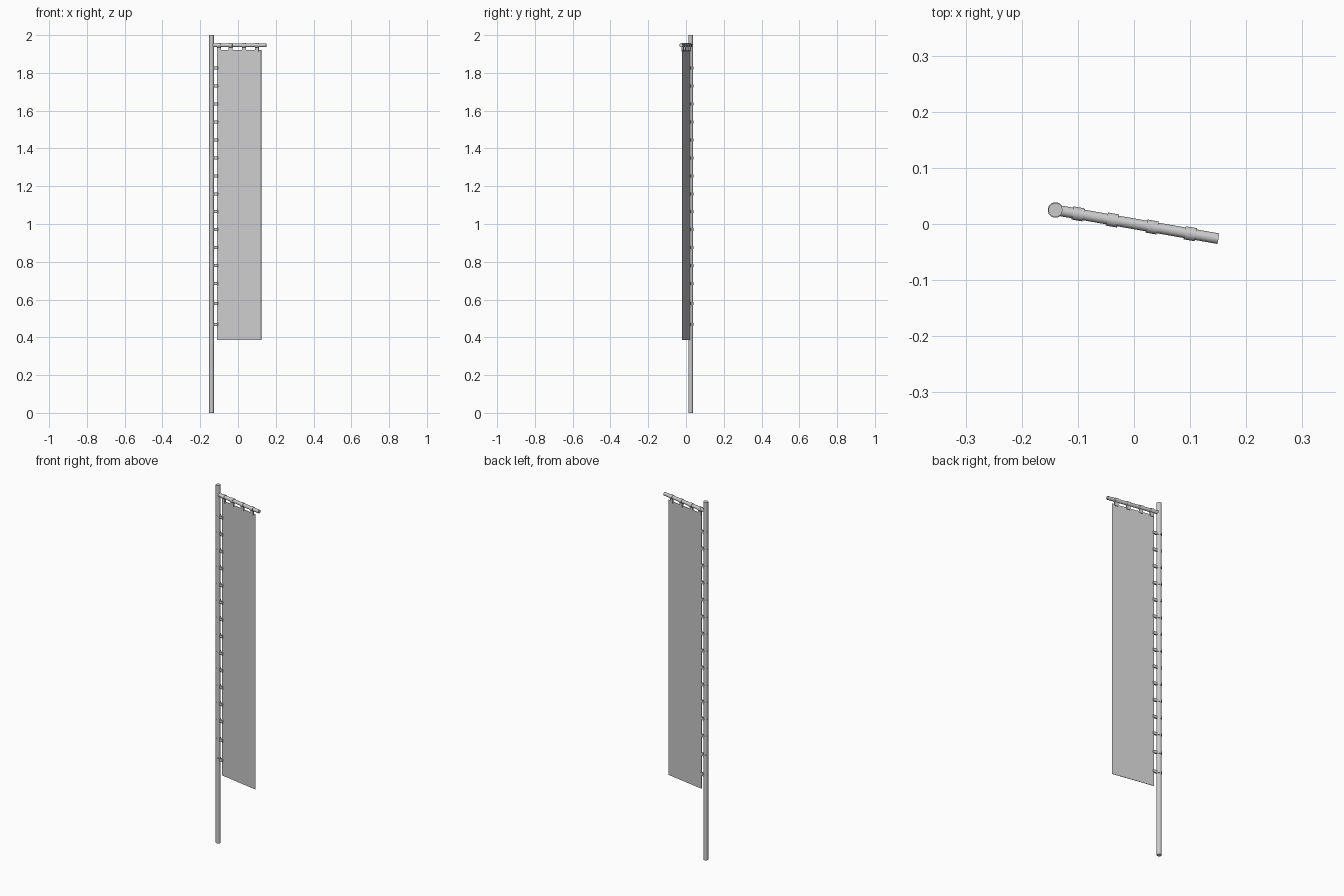
import bpy, bmesh, math
from mathutils import Matrix, Vector

cube = bpy.data.objects.get("Cube")
if cube:
    bpy.data.objects.remove(cube, do_unlink=True)

grey = bpy.data.materials.new("plain_grey")
grey.use_nodes = True
grey.diffuse_color = (0.6, 0.6, 0.6, 1)
grey.node_tree.nodes["Principled BSDF"].inputs["Base Color"].default_value = (0.6, 0.6, 0.6, 1)

# Banner frame: origin on the pole axis, x along the crossbar
FRAME = Matrix.Translation((-0.14, 0.025, 0)) @ Matrix.Rotation(math.radians(-10), 4, "Z")
BAR_Z = 1.946


def finish(name, bm, matrix):
    """Turn a bmesh into a named object placed in the banner frame."""
    bmesh.ops.recalc_face_normals(bm, faces=bm.faces)
    bm.transform(FRAME @ matrix)
    mesh = bpy.data.meshes.new(name)
    bm.to_mesh(mesh)
    bm.free()
    mesh.materials.append(grey)
    obj = bpy.data.objects.new(name, mesh)
    bpy.context.collection.objects.link(obj)
    bpy.ops.object.select_all(action="DESELECT")
    obj.select_set(True)
    bpy.context.view_layer.objects.active = obj
    bpy.ops.object.shade_smooth_by_angle(angle=math.radians(35))
    return obj


def rod(name, radius, length, matrix):
    """Capped cylinder rising from the origin of the matrix."""
    bm = bmesh.new()
    bmesh.ops.create_cone(bm, cap_ends=True, segments=20, radius1=radius, radius2=radius,
                          depth=length, matrix=Matrix.Translation((0, 0, length / 2)))
    return finish(name, bm, matrix)


def strap(name, radius, reach, width, matrix):
    """Loop around a rod (local z) whose flat tail reaches out along local x."""
    half = 0.004
    start = math.asin(half / radius)
    steps = 18
    outline = [(reach, -half), (reach, half)]
    for i in range(steps + 1):
        a = start + (2 * math.pi - 2 * start) * i / steps
        outline.append((radius * math.cos(a), radius * math.sin(a)))
    bm = bmesh.new()
    face = bm.faces.new([bm.verts.new((x, y, -width / 2)) for x, y in outline])
    grown = bmesh.ops.extrude_face_region(bm, geom=[face])["geom"]
    bmesh.ops.translate(bm, vec=Vector((0, 0, width)),
                        verts=[v for v in grown if isinstance(v, bmesh.types.BMVert)])
    return finish(name, bm, matrix)


# Pole and crossbar
rod("pole", 0.0125, 2.0, Matrix())
rod("crossbar", 0.0095, 0.295, Matrix.Translation((0, 0, BAR_Z)) @ Matrix.Rotation(math.pi / 2, 4, "Y"))

# Cloth panel
bm = bmesh.new()
bmesh.ops.create_cube(bm, size=1)
bmesh.ops.scale(bm, vec=(0.237, 0.002, 1.537), verts=bm.verts)
finish("banner_cloth", bm, Matrix.Translation((0.1485, 0, 1.1535)))

# Tabs hanging the cloth from the crossbar
for i, x in enumerate((0.041, 0.103, 0.175, 0.244)):
    strap(f"top_tab_{i + 1}", 0.0118, 0.033, 0.02,
          Matrix.Translation((x, 0, BAR_Z)) @ Matrix.Rotation(math.pi / 2, 4, "Y"))

# Ties holding the cloth to the pole, spaced wider near the bottom
heights = [1.825 - 0.095 * i for i in range(13)] + [0.58, 0.469]
for i, z in enumerate(heights):
    strap(f"side_tie_{i + 1}", 0.0138, 0.034, 0.016, Matrix.Translation((0, 0, z)))
